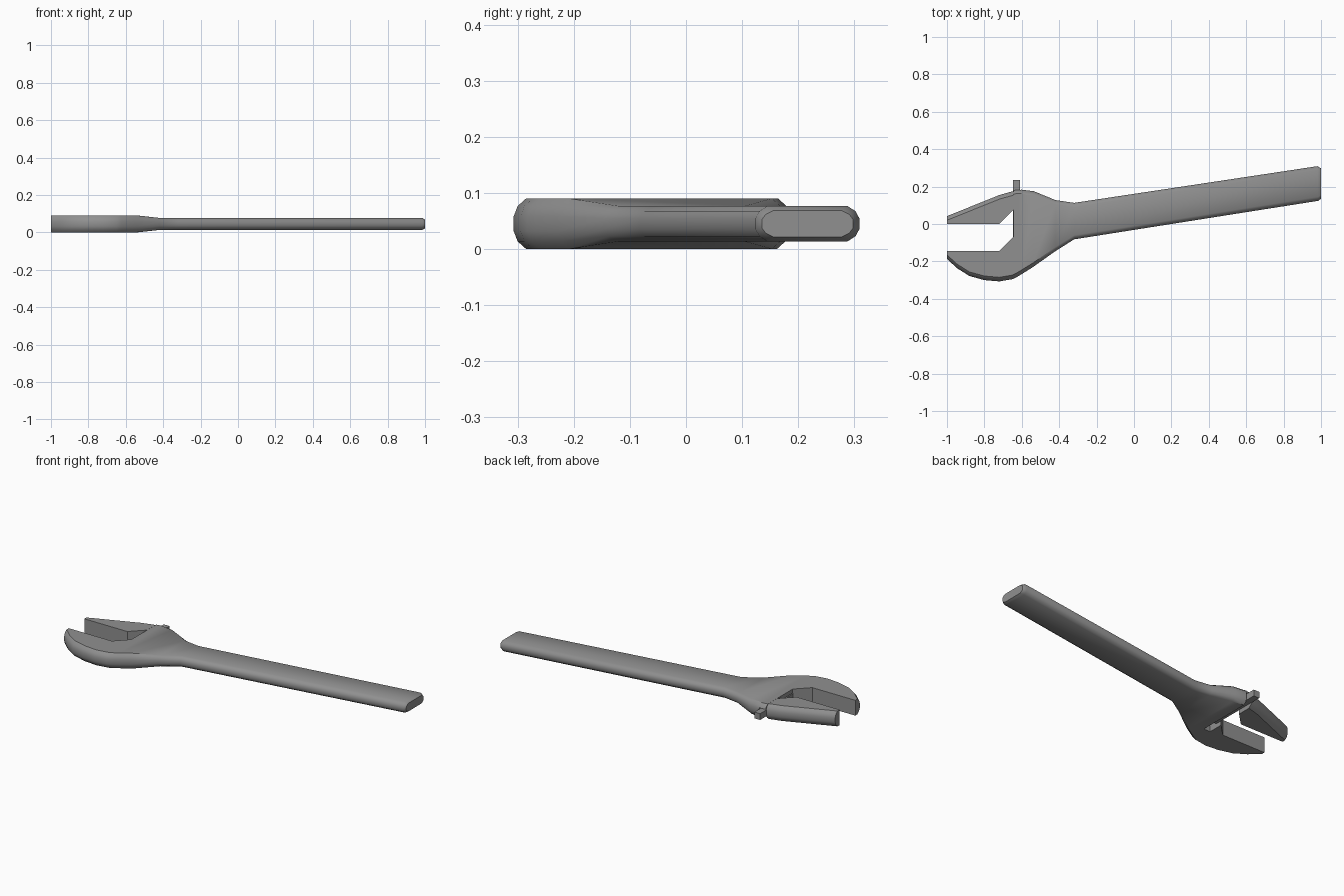
import bpy, bmesh
from mathutils import Vector

if "Cube" in bpy.data.objects:
    bpy.data.objects.remove(bpy.data.objects["Cube"])

steel = bpy.data.materials.new("grey steel")
steel.diffuse_color = (0.28, 0.28, 0.28, 1)
steel.use_nodes = True
steel.node_tree.nodes["Principled BSDF"].inputs["Base Color"].default_value = steel.diffuse_color
MID = 0.045
ROUND = [(0.022, 1), (0.007, 0.7), (0, 0.3), (0, -0.3), (0.007, -0.7), (0.022, -1)]
FLAT = [(0, z) for _, z in ROUND]


def finish(ob):
    ob.data.materials.append(steel)
    bpy.ops.object.select_all(action='DESELECT')
    ob.select_set(True)
    bpy.context.view_layer.objects.active = ob
    bpy.ops.object.shade_smooth_by_angle(angle=0.7)


def loft(name, stations):
    """Each station: upper edge point, lower edge point, half thickness, edge profiles."""
    bm = bmesh.new()
    rings = []
    for a, b, h, pa, pb in stations:
        a, b = Vector(a), Vector(b)
        d = (b - a).normalized()
        pts = [(a + d * i, h * z) for i, z in pa] + [(b - d * i, h * z) for i, z in reversed(pb)]
        rings.append([bm.verts.new((p.x, p.y, MID + z)) for p, z in pts])
    n = len(rings[0])
    for r, s in zip(rings, rings[1:]):
        for i in range(n):
            j = (i + 1) % n
            bm.faces.new((r[i], r[j], s[j], s[i]))
    bm.faces.new(rings[0])
    bm.faces.new(rings[-1])
    bmesh.ops.recalc_face_normals(bm, faces=bm.faces)
    me = bpy.data.meshes.new(name)
    bm.to_mesh(me)
    bm.free()
    ob = bpy.data.objects.new(name, me)
    bpy.context.collection.objects.link(ob)
    return ob


def box(name, lo, hi):
    lo, hi = Vector(lo), Vector(hi)
    bpy.ops.mesh.primitive_cube_add(size=1, location=(lo + hi) / 2)
    ob = bpy.context.object
    ob.name = name
    ob.scale = hi - lo
    bpy.ops.object.transform_apply(location=False, rotation=False, scale=True)
    return ob


# fixed jaw, head and handle in one sweep from jaw tip to handle end
H, G = 0.045, 0.032
body = loft("handle_and_fixed_jaw", [
    ((-1, -.145), (-1, -.187), H, FLAT, ROUND),
    ((-.945, -.145), (-.945, -.237), H, FLAT, ROUND),
    ((-.88, -.145), (-.88, -.278), H, FLAT, ROUND),
    ((-.80, -.145), (-.80, -.300), H, FLAT, ROUND),
    ((-.72, -.145), (-.72, -.307), H, FLAT, ROUND),
    ((-.645, -.07), (-.65, -.295), H, FLAT, ROUND),
    ((-.645, .182), (-.625, -.283), H, ROUND, ROUND),
    ((-.62, .186), (-.60, -.268), H, ROUND, ROUND),
    ((-.535, .175), (-.54, -.23), H, ROUND, ROUND),
    ((-.42, .128), (-.42, -.145), G, ROUND, ROUND),
    ((-.32, .113), (-.32, -.082), G, ROUND, ROUND),
    ((.98, .309), (.985, .124), G, ROUND, ROUND),
    ((1, .298), (1, .135), G * .75, ROUND, ROUND),
])

# slide channel open to the underside and front of the head
cutter = box("slot_cutter", (-.70, -.16, -.02), (-.605, .30, .066))
cutter.location.x += 0
cutter.hide_render = True
cutter.hide_viewport = False
for v in cutter.data.vertices:          # keep the channel clear of the jaw's grip face
    if v.co.x < 0:
        v.co.x += .053
mod = body.modifiers.new("slot", 'BOOLEAN')
mod.object = cutter
mod.solver = 'EXACT'
bpy.context.view_layer.objects.active = body
bpy.ops.object.modifier_apply(modifier="slot")
bpy.data.objects.remove(cutter)
finish(body)

# sliding jaw
finish(loft("sliding_jaw", [
    ((-1, .042), (-1, 0), H, ROUND, FLAT),
    ((-.72, .155), (-.72, 0), H, ROUND, FLAT),
    ((-.645, .176), (-.645, .075), H, ROUND, FLAT),
]))

# rail of the sliding jaw
finish(box("jaw_rail", (-.647, -.11, .025), (-.61, .235, .062)))
